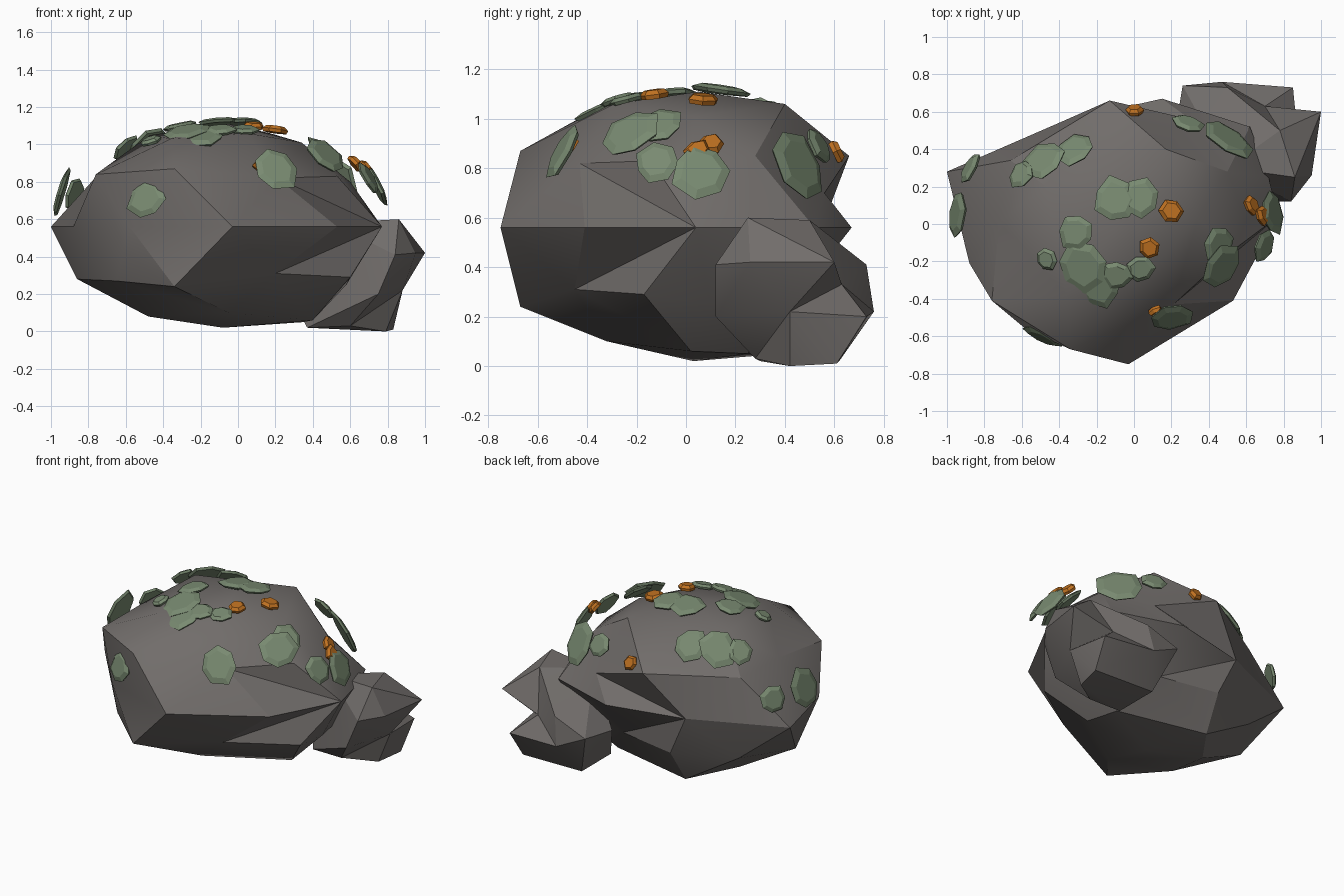
import bpy, bmesh, math, random
from mathutils import Vector

if "Cube" in bpy.data.objects:
    bpy.data.objects.remove(bpy.data.objects["Cube"])

random.seed(4)


def material(name, rgb):
    m = bpy.data.materials.new(name)
    m.diffuse_color = (*rgb, 1)
    m.use_nodes = True
    m.node_tree.nodes["Principled BSDF"].inputs["Base Color"].default_value = m.diffuse_color
    return m


STONE = material("grey_stone", (0.165, 0.152, 0.145))
GREEN = material("green_lichen", (0.19, 0.255, 0.165))
ORANGE = material("orange_lichen", (0.52, 0.165, 0.015))


def finish(bm, name, mat, angle=None):
    bmesh.ops.recalc_face_normals(bm, faces=bm.faces)
    me = bpy.data.meshes.new(name)
    bm.to_mesh(me)
    bm.free()
    ob = bpy.data.objects.new(name, me)
    me.materials.append(mat)
    bpy.context.collection.objects.link(ob)
    if angle:
        bpy.ops.object.select_all(action='DESELECT')
        ob.select_set(True)
        bpy.context.view_layer.objects.active = ob
        bpy.ops.object.shade_smooth_by_angle(angle=math.radians(angle))
    return ob


def turn_edge(bm, a, b):
    e = bm.edges.get((a, b))
    if e:
        bmesh.ops.rotate_edges(bm, edges=[e], use_ccw=False)


# Main boulder: a 42-point icosphere, each ring pulled to its own outline
rings = [
    [(-.05, .05, 1.11)],
    [(-.36, -.38, 1.03), (.05, -.29, 1.06), (.34, .03, 1.01), (.17, .40, 1.06), (-.47, .2, 1.05)],
    [(-.34, -.67, .87), (.53, -.14, .83), (.5, .28, .85), (-.13, .66, .85), (-.72, .01, .87)],
    [(-.76, -.41, .84), (.21, -.43, .82), (.6, .02, .8), (.3, .56, .7), (-.66, .34, .84)],
    [(-.88, -.21, .56), (-.58, -.56, .56), (-.03, -.75, .56), (.53, -.41, .56), (.77, .04, .56),
     (.72, .25, .56), (.62, .52, .56), (.15, .67, .56), (-.38, .55, .56), (-1, .28, .56)],
    [(-.34, -.67, .24), (.6, -.17, .29), (.55, .4, .28), (-.25, .53, .28), (-.86, .02, .28)],
    [(-.65, -.4, .27), (.2, -.45, .31), (.58, .1, .25), (.17, .45, .28), (-.65, .35, .28)],
    [(-.05, -.32, .1), (.4, .02, .06), (.35, .25, .05), (-.27, .39, .05), (-.48, .1, .08)],
    [(-.08, .03, .02)],
]
bm = bmesh.new()
bmesh.ops.create_icosphere(bm, subdivisions=2, radius=1)
order = sorted(bm.verts, key=lambda v: (
    -round(v.co.z, 2), (math.degrees(math.atan2(v.co.y, v.co.x)) + 170) % 360))
for v, p in zip(order, [p for ring in rings for p in ring]):
    v.co = p
# turn a few edges to make the sharp notches on the right and back
for a, b in ((19, 7), (2, 7), (19, 27), (23, 9), (23, 29)):
    turn_edge(bm, order[a], order[b])
finish(bm, "main_boulder", STONE, 28)

# Side rock: a faceted hull leaning on the back right of the boulder
bm = bmesh.new()
pts = [bm.verts.new(p) for p in [
    (.95, .26, .42), (1, .60, .42), (.85, .73, .2), (.83, .61, .01), (.79, .42, 0),
    (.6, .28, .03), (.75, .12, .2), (.84, .12, .41), (.86, .25, .6), (.78, .5, .59),
    (.5, .73, .41), (.47, .76, .22), (.37, .62, .02), (.37, .3, .02), (.26, .74, .32),
    (.22, .5, .3), (.5, .3, .58)]]
bmesh.ops.convex_hull(bm, input=bm.verts)


def dent(ring, point):
    """Replace the hull faces inside a ring of points by a hollow."""
    ring = {pts[i] for i in ring}
    faces = [f for f in bm.faces if set(f.verts) <= ring]
    edges = [e for f in faces for e in f.edges]
    rim = [tuple(e.verts) for e in set(edges) if edges.count(e) == 1]
    bmesh.ops.delete(bm, geom=faces, context='FACES')
    c = bm.verts.new(point)
    for a, b in rim:
        bm.faces.new((a, b, c))
    return c


right_dent = dent((0, 1, 2, 3, 4, 5, 6), (.88, .42, .22))
back_dent = dent((1, 2, 9, 10, 11), (.7, .63, .33))
bmesh.ops.recalc_face_normals(bm, faces=bm.faces)
turn_edge(bm, pts[1], pts[2])
finish(bm, "side_rock", STONE, 20)


# Lichen: thin ragged plates facing outwards, standing steeper on the sides
def patch(name, mat, x, y, z, r, sides, thick):
    steep = .5 if z < 1.005 else 1
    n = Vector((x / .81, y / .52, steep * (z - .5) / .33)).normalized()
    q = n.to_track_quat('Z', 'Y')
    bm = bmesh.new()
    rad = [r * random.uniform(.85, 1.15) for _ in range(sides)]
    loops = []
    for k, h in ((.9, -thick), (1, 0), (.7, thick)):
        loop = []
        for i, ri in enumerate(rad):
            a = math.tau * i / sides
            p = Vector((ri * k * math.cos(a), ri * k * math.sin(a), h))
            loop.append(bm.verts.new(Vector((x, y, z)) + q @ p))
        loops.append(loop)
    for a, b in zip(loops, loops[1:]):
        for i in range(sides):
            j = (i + 1) % sides
            bm.faces.new((a[i], a[j], b[j], b[i]))
    bm.faces.new(loops[0])
    bm.faces.new(loops[-1])
    finish(bm, name, mat)


green = [(.2, -.5, .87, .13), (.47, -.23, .94, .13), (.46, -.11, .97, .1), (.7, -.12, .82, .09),
         (.74, .06, .79, .12), (.5, .46, .81, .15), (.29, .54, .89, .09), (-.1, .13, 1.12, .12),
         (.03, .14, 1.12, .11), (-.31, .4, 1.0, .11), (-.48, .34, 1.0, .13), (-.6, .27, .98, .08),
         (-.88, .3, .73, .09), (-.95, .05, .73, .14), (-.49, -.6, .71, .11)]
green += [(-.27, -.23, 1.07, .15), (-.19, -.33, 1.04, .12), (-.31, -.04, 1.1, .1),
          (.03, -.24, 1.08, .08), (-.09, -.27, 1.08, .08), (-.47, -.19, 1.02, .06)]
for i, (x, y, z, r) in enumerate(green):
    patch(f"green_lichen_{i + 1}", GREEN, x, y, z, r, 7, .014)

orange = [(.08, -.13, 1.1, .055), (.2, .07, 1.08, .065), (.63, .1, .9, .05), (.69, .05, .87, .055),
          (0, .61, .87, .05), (.12, -.47, .89, .04)]
for i, (x, y, z, r) in enumerate(orange):
    patch(f"orange_lichen_{i + 1}", ORANGE, x, y, z, r, 6, .018)
